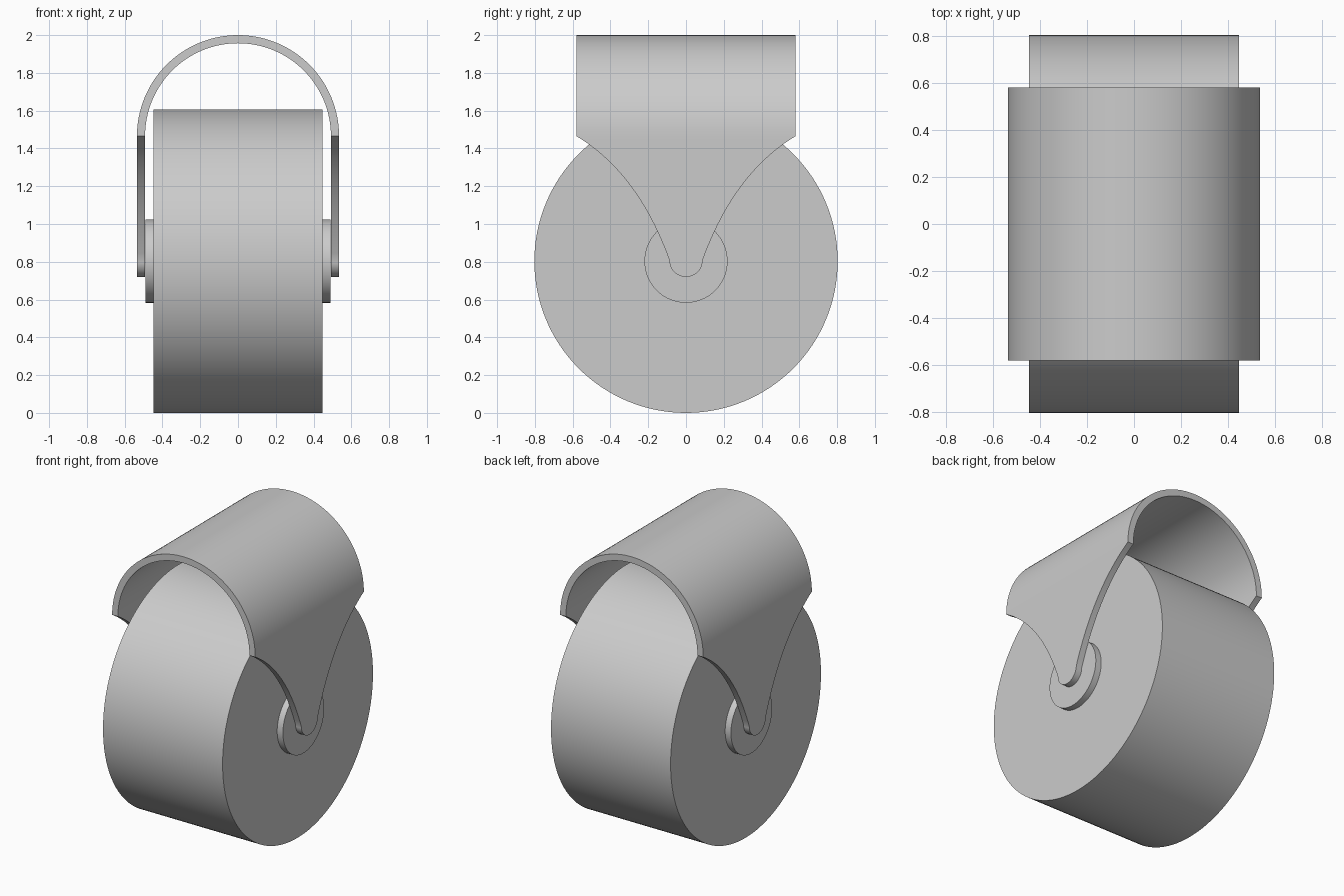
import bpy, bmesh, math
from mathutils import Matrix

cube = bpy.data.objects.get("Cube")
if cube:
    bpy.data.objects.remove(cube, do_unlink=True)

grey = bpy.data.materials.new("plain grey")
grey.use_nodes = True
colour = (0.6, 0.6, 0.6, 1)
grey.diffuse_color = colour
grey.node_tree.nodes["Principled BSDF"].inputs["Base Color"].default_value = colour

AXLE_Z = 0.803


def finish(name, bm):
    bmesh.ops.recalc_face_normals(bm, faces=bm.faces)
    mesh = bpy.data.meshes.new(name)
    bm.to_mesh(mesh)
    bm.free()
    mesh.materials.append(grey)
    obj = bpy.data.objects.new(name, mesh)
    bpy.context.collection.objects.link(obj)
    bpy.ops.object.select_all(action='DESELECT')
    obj.select_set(True)
    bpy.context.view_layer.objects.active = obj
    bpy.ops.object.shade_smooth_by_angle(angle=math.radians(30))
    return obj


def disc(name, radius, x0, x1):
    """Cylinder lying along x, centred on the axle."""
    bm = bmesh.new()
    place = Matrix.Translation(((x0 + x1) / 2, 0, AXLE_Z)) @ Matrix.Rotation(math.pi / 2, 4, 'Y')
    bmesh.ops.create_cone(bm, cap_ends=True, segments=128, radius1=radius,
                          radius2=radius, depth=x1 - x0, matrix=place)
    return finish(name, bm)


# Wheel and its two hub plates
disc("wheel", AXLE_Z, -0.447, 0.447)
disc("left_hub", 0.22, 0.447, 0.49)
disc("right_hub", 0.22, -0.49, -0.447)

# Fork: a bent strap swept over the wheel, tapering to a rounded tip on each side
OUTER, INNER, SPRING_Z, HALF = 0.535, 0.492, 1.465, 0.58
TIP = 0.088

leg = []  # (height, half width) from the tip upwards
for i in range(13):
    a = math.pi / 2 * i / 12
    leg.append((AXLE_Z + 0.005 - TIP * math.cos(a), max(TIP * math.sin(a), 0.001)))
start, control, end = leg[-1], (1.27, 0.255), (SPRING_Z, HALF)
for i in range(1, 25):
    t = i / 24
    leg.append(tuple((1 - t) ** 2 * p + 2 * t * (1 - t) * q + t * t * r
                     for p, q, r in zip(start, control, end)))

# Stations hold outer x, outer z, inner x, inner z and half width
stations = [(OUTER, z, INNER, z, w) for z, w in leg]
for i in range(1, 64):
    a = math.pi * i / 64
    c, s = math.cos(a), math.sin(a)
    stations.append((OUTER * c, SPRING_Z + OUTER * s, INNER * c, SPRING_Z + INNER * s, HALF))
stations += [(-OUTER, z, -INNER, z, w) for z, w in reversed(leg)]

bm = bmesh.new()
rings = [[bm.verts.new(co) for co in ((xo, -w, zo), (xo, w, zo), (xi, w, zi), (xi, -w, zi))]
         for xo, zo, xi, zi, w in stations]
for a, b in zip(rings, rings[1:]):
    for k in range(4):
        n = (k + 1) % 4
        bm.faces.new((a[k], a[n], b[n], b[k]))
bm.faces.new(rings[0])
bm.faces.new(rings[-1])
finish("fork", bm)
